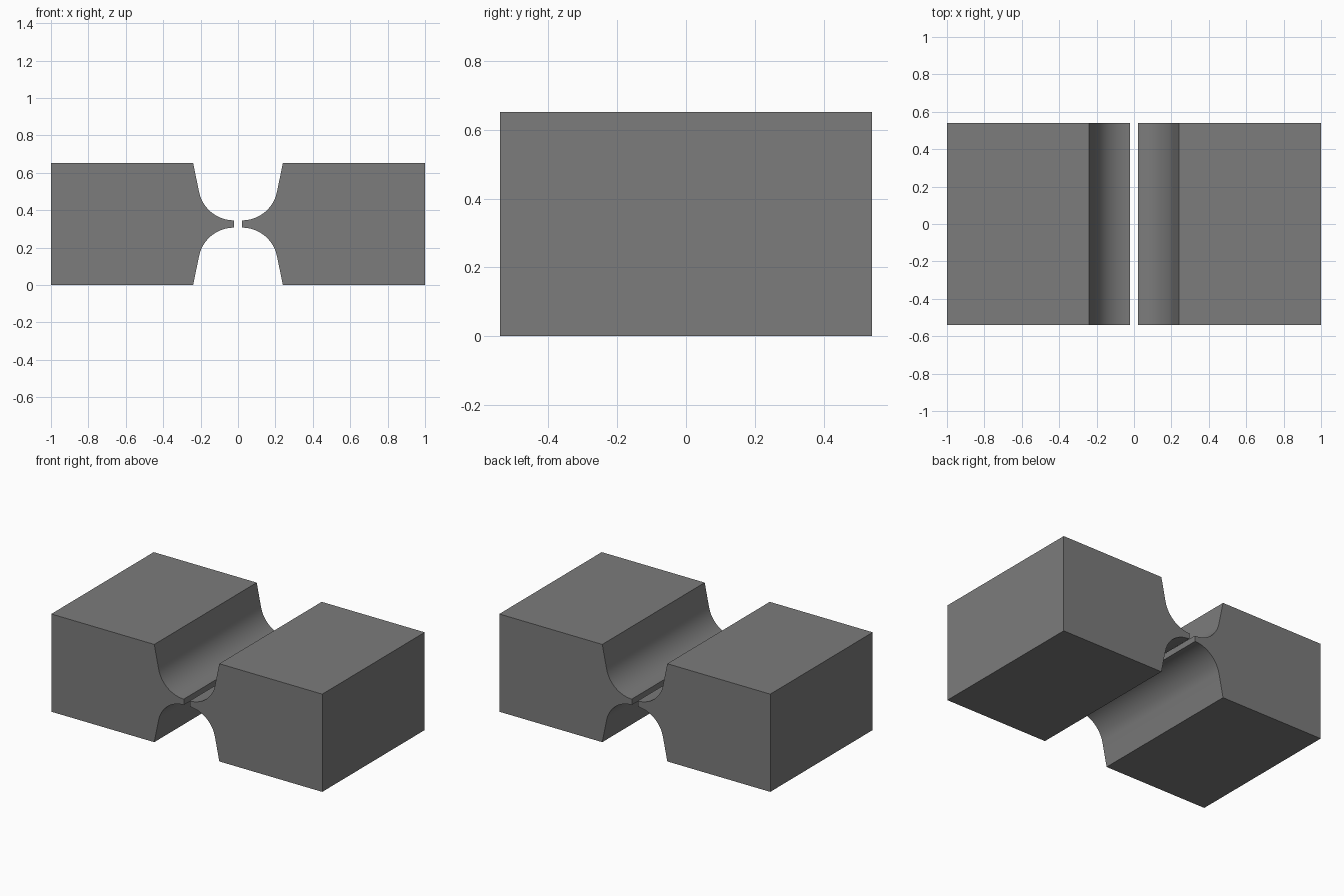
import bpy, bmesh, math

if "Cube" in bpy.data.objects:
    bpy.data.objects.remove(bpy.data.objects["Cube"])

# Overall sizes
HALF_DEPTH, HEIGHT = 0.54, 0.652
MID = HEIGHT / 2
OUTER, TOP_X, TIP_X, TIP_HALF = 1.0, 0.24, 0.022, 0.0195
RADIUS, TURN, STEPS = 0.19, math.radians(78.7), 20

grey = bpy.data.materials.new("neutral grey")
grey.diffuse_color = (0.2, 0.2, 0.2, 1)
grey.use_nodes = True
grey.node_tree.nodes["Principled BSDF"].inputs["Base Color"].default_value = grey.diffuse_color


def upper_profile():
    """Upper half of the right block, from outer corner to the thin lip."""
    pts = [(OUTER, HEIGHT), (TOP_X, HEIGHT)]
    for i in range(STEPS + 1):
        a = TURN * (1 - i / STEPS)
        pts.append((TIP_X + RADIUS * math.sin(a),
                    MID + TIP_HALF + RADIUS * (1 - math.cos(a))))
    return pts


def make_block(name, side):
    upper = upper_profile()
    lower = [(x, HEIGHT - z) for x, z in reversed(upper)]
    bm = bmesh.new()
    face = bm.faces.new([bm.verts.new((side * x, -HALF_DEPTH, z))
                         for x, z in upper + lower])
    res = bmesh.ops.extrude_face_region(bm, geom=[face])
    moved = [v for v in res["geom"] if isinstance(v, bmesh.types.BMVert)]
    bmesh.ops.translate(bm, verts=moved, vec=(0, 2 * HALF_DEPTH, 0))
    bmesh.ops.recalc_face_normals(bm, faces=bm.faces)
    mesh = bpy.data.meshes.new(name)
    bm.to_mesh(mesh)
    bm.free()
    mesh.materials.append(grey)
    obj = bpy.data.objects.new(name, mesh)
    bpy.context.collection.objects.link(obj)
    # Smooth the curved flanks, keep real corners sharp
    bpy.ops.object.select_all(action='DESELECT')
    obj.select_set(True)
    bpy.context.view_layer.objects.active = obj
    bpy.ops.object.shade_smooth_by_angle(angle=math.radians(20))


# Two mirrored blocks facing each other across a narrow gap
make_block("left_block", -1)
make_block("right_block", 1)
